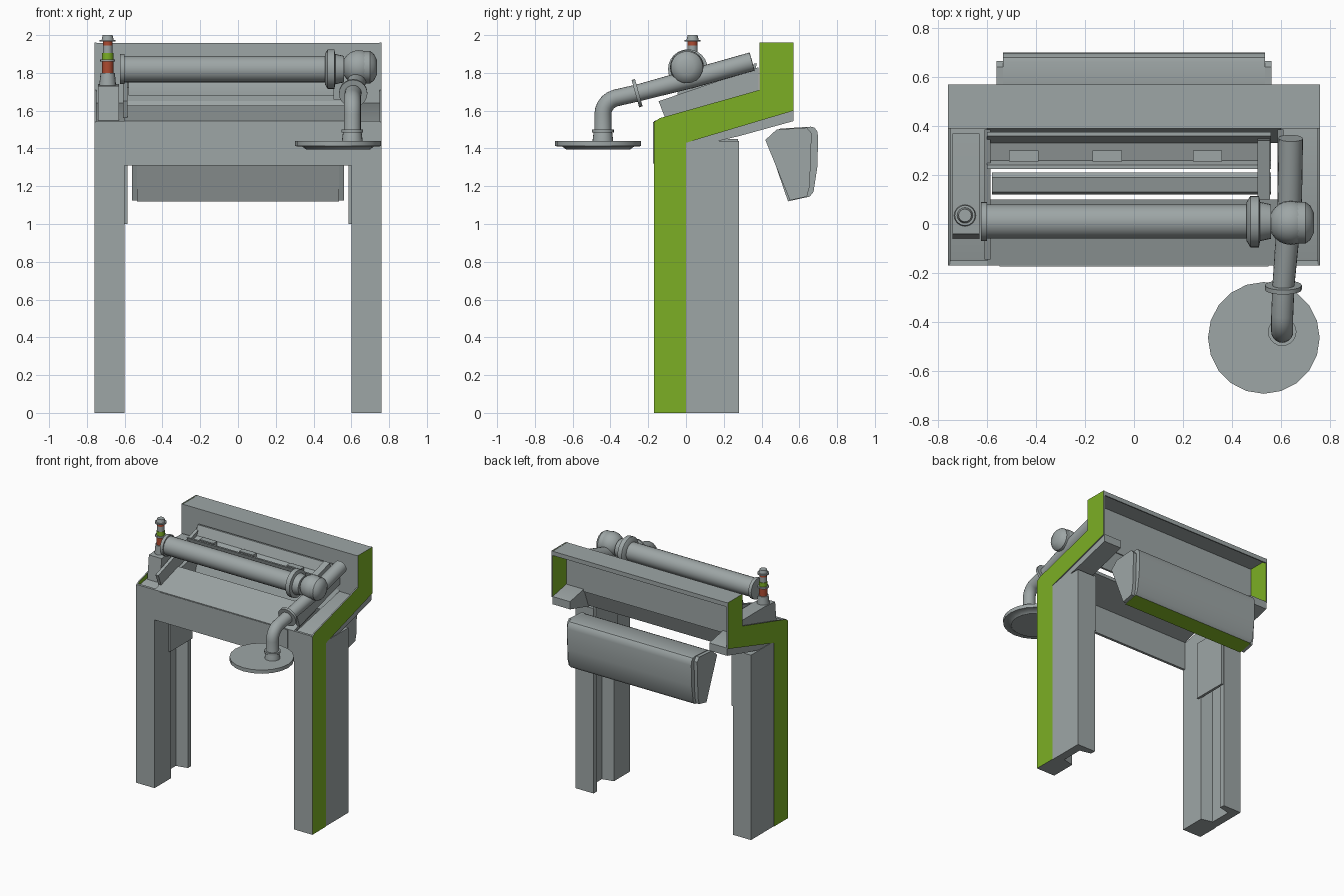
import bpy, bmesh, math
from mathutils import Vector

if "Cube" in bpy.data.objects:
    bpy.data.objects.remove(bpy.data.objects["Cube"])


def material(name, rgb):
    m = bpy.data.materials.new(name)
    m.diffuse_color = (*rgb, 1)
    m.use_nodes = True
    m.node_tree.nodes["Principled BSDF"].inputs["Base Color"].default_value = m.diffuse_color
    return m


STEEL = material("steel grey", (0.34, 0.38, 0.38))
GREEN = material("lime green", (0.20, 0.43, 0.018))
RED = material("signal red", (0.42, 0.07, 0.03))


def finish(name, bm, mat, angle=35, mat2=None, rule=None):
    bmesh.ops.recalc_face_normals(bm, faces=bm.faces[:])
    if rule:
        for f in bm.faces:
            f.material_index = int(rule(f))
    me = bpy.data.meshes.new(name)
    bm.to_mesh(me)
    bm.free()
    me.materials.append(mat)
    if mat2:
        me.materials.append(mat2)
    ob = bpy.data.objects.new(name, me)
    bpy.context.collection.objects.link(ob)
    bpy.ops.object.select_all(action='DESELECT')
    ob.select_set(True)
    bpy.context.view_layer.objects.active = ob
    bpy.ops.object.shade_smooth_by_angle(angle=math.radians(angle))
    return ob


def prism(name, profile, a, b, mat=STEEL, axis='x', **kw):
    """Extrude a (y,z) profile along x, or an (x,y) profile along z."""
    put = (lambda p, t: (t, p[0], p[1])) if axis == 'x' else (lambda p, t: (p[0], p[1], t))
    bm = bmesh.new()
    lo = [bm.verts.new(put(p, a)) for p in profile]
    hi = [bm.verts.new(put(p, b)) for p in profile]
    n = len(profile)
    bm.faces.new(lo)
    bm.faces.new(hi)
    for i in range(n):
        j = (i + 1) % n
        bm.faces.new((lo[i], lo[j], hi[j], hi[i]))
    return finish(name, bm, mat, **kw)


def box(name, x, y, z, mat=STEEL):
    return prism(name, [(y[0], z[0]), (y[1], z[0]), (y[1], z[1]), (y[0], z[1])], x[0], x[1], mat)


def sweep(name, path, radii, mat=STEEL, sides=20):
    """Round section swept along a path, one radius per point."""
    pts = [Vector(p) for p in path]
    bm = bmesh.new()
    rings = []
    for i, p in enumerate(pts):
        d = (pts[min(i + 1, len(pts) - 1)] - pts[max(i - 1, 0)]).normalized()
        ref = Vector((1, 0, 0)) if abs(d.x) < 0.7 else Vector((0, 0, 1))
        u = d.cross(ref).normalized()
        v = d.cross(u)
        rings.append([bm.verts.new(p + radii[i] * (u * math.cos(t) + v * math.sin(t)))
                      for t in (2 * math.pi * k / sides for k in range(sides))])
    for a, b in zip(rings, rings[1:]):
        for k in range(sides):
            j = (k + 1) % sides
            bm.faces.new((a[k], a[j], b[j], b[k]))
    bm.faces.new(rings[0])
    bm.faces.new(rings[-1])
    return finish(name, bm, mat)


def top(y):
    return 1.55 + 0.29 * (y + 0.17)     # slope of the frame's upper edge


# Side frames: green outer plate, recessed channel leg, sloped beam and rail
PLATE = [(-0.17, 0), (0, 0), (0, 1.43), (0.57, 1.60), (0.57, 1.96), (0.39, 1.96),
         (0.39, 1.71), (-0.14, 1.56), (-0.17, 1.54)]
LEG = [(0.6, -0.17), (0.756, -0.17), (0.756, 0.28), (0.6, 0.28), (0.6, 0.24),
       (0.69, 0.22), (0.69, 0.05), (0.6, 0.03)]
BEAM = [(-0.17, 1.40), (0, 1.40), (0.28, 1.465), (0.57, 1.545), (0.57, 1.605),
        (0.39, 1.64), (-0.14, 1.53), (-0.17, 1.52)]
RAIL = [(-0.11, 1.56), (0.385, 1.70), (0.385, 1.83), (-0.145, 1.65)]
for side, s in (("left", -1), ("right", 1)):
    prism(side + "_side_plate", PLATE, s * 0.75, s * 0.76, mat2=GREEN,
          rule=lambda f: abs(f.normal.x) > 0.5)
    prism(side + "_leg", [(s * x, y) for x, y in LEG], 0, 1.44, axis='z')
    prism(side + "_sloped_beam", BEAM, s * 0.6, s * 0.752)
    prism(side + "_rail", RAIL, s * 0.585, s * 0.61)
    box(side + "_leg_cover", sorted((s * 0.585, s * 0.605)), (0.0, 0.275), (1.0, 1.45))

# Front apron with raised panel and sloped deck
box("front_apron", (-0.752, 0.752), (-0.17, -0.15), (1.31, 1.545))
box("front_panel", (-0.55, 0.55), (-0.174, -0.165), (1.32, 1.54))
prism("front_deck", [(-0.17, 1.525), (0.1, top(0.1) - 0.025), (0.1, top(0.1)), (-0.17, 1.545)], -0.6, 0.6)

# Rear channel, open to the back
box("rear_top", (-0.752, 0.752), (0.39, 0.57), (1.945, 1.958))
box("rear_lip", (-0.752, 0.752), (0.56, 0.57), (1.925, 1.95))
box("rear_wall", (-0.752, 0.752), (0.39, 0.402), (1.62, 1.955))
prism("rear_drop_panel", [(0.33, 1.49), (0.345, 1.49), (0.402, 1.64), (0.39, 1.65)], -0.6, 0.6)

# Trough with blocks, and the cross bar
prism("trough", [(0.225, 1.80), (0.24, 1.80), (0.26, 1.76), (0.33, 1.78), (0.36, 1.85),
                 (0.375, 1.85), (0.35, 1.75), (0.25, 1.72)], -0.6, 0.56)
for i, x in enumerate((-0.45, -0.11, 0.30)):
    box("trough_block_%d" % (i + 1), (x - 0.06, x + 0.06), (0.255, 0.30), (1.75, 1.80))
prism("cross_bar", [(0.12, 1.68), (0.21, 1.70), (0.21, 1.76), (0.19, 1.78), (0.13, 1.765), (0.12, 1.74)], -0.58, 0.56)
prism("bar_bracket", [(0.11, 1.66), (0.36, 1.73), (0.34, 1.87), (0.10, 1.80)], 0.505, 0.555)

# Main tube with flanges and ball joint
sweep("main_tube", [(-0.625, 0.01, 1.82), (-0.60, 0.01, 1.82), (-0.60, 0.01, 1.82), (0.46, 0.01, 1.82)],
      [0.08, 0.08, 0.07, 0.07], sides=24)
sweep("tube_flange", [(x, 0.01, 1.82) for x in (0.46, 0.475, 0.51, 0.515, 0.56)],
      [0.08, 0.105, 0.105, 0.08, 0.07], sides=24)
bm = bmesh.new()
bmesh.ops.create_uvsphere(bm, u_segments=24, v_segments=12, radius=0.09)
bmesh.ops.translate(bm, verts=bm.verts[:], vec=(0.64, 0.005, 1.83))
finish("ball_joint", bm, STEEL)
sweep("joint_cap", [(x, 0.005, 1.83) for x in (0.64, 0.70, 0.72, 0.735)], [0.085, 0.085, 0.07, 0.04])

# Sloped pipe and bent outlet
sweep("sloped_pipe", [(0.64, 0.35, 1.86), (0.635, 0.05, 1.775), (0.61, -0.25, 1.695)], [0.05, 0.05, 0.045])
bend = [(0.605, -0.35 - 0.09 * math.sin(t), 1.58 + 0.09 * math.cos(t))
        for t in (math.radians(15 * k) for k in range(1, 7))]
path = [(0.61, -0.25, 1.695)] + bend + [(0.605, -0.44, 1.50), (0.605, -0.44, 1.48), (0.605, -0.44, 1.43)]
sweep("outlet_pipe", path, [0.045] * 8 + [0.05, 0.056])
sweep("outlet_flange", [(0.61, -0.25, 1.695), (0.61, -0.268, 1.69)], [0.075, 0.075])
sweep("outlet_collar", [(0.605, -0.44, 1.485), (0.605, -0.44, 1.50)], [0.058, 0.058])

# Round plate under the outlet
sweep("round_plate", [(0.53, -0.465, z) for z in (1.395, 1.41, 1.412, 1.44)],
      [0.17, 0.19, 0.228, 0.228])

# Signal post on its tapered base
prism("signal_base", [(-0.06, 1.54), (0.37, 1.66), (0.37, 1.74), (0.09, 1.74), (-0.04, 1.73)], -0.74, -0.63)
POST = [("post_foot", 1.73, 1.80, 0.045, 0.038, STEEL), ("red_band", 1.80, 1.86, 0.03, 0.03, RED),
        ("post_ring", 1.86, 1.872, 0.04, 0.04, STEEL), ("green_band", 1.872, 1.905, 0.03, 0.03, GREEN),
        ("post_neck", 1.905, 1.945, 0.026, 0.026, STEEL), ("red_lamp", 1.945, 1.975, 0.026, 0.026, RED),
        ("lamp_ring", 1.965, 1.975, 0.042, 0.042, STEEL), ("post_cap", 1.975, 2.0, 0.032, 0.026, STEEL)]
for name, z0, z1, r0, r1, m in POST:
    sweep(name, [(-0.69, 0.035, z0), (-0.69, 0.035, z1)], [r0, r1], m, 16)

# Rear hopper with green underside and end caps
HOPPER = [(0.54, 1.12), (0.655, 1.145), (0.675, 1.17), (0.695, 1.30), (0.70, 1.46), (0.695, 1.49),
          (0.68, 1.51), (0.66, 1.515), (0.50, 1.505), (0.47, 1.49), (0.43, 1.44)]
prism("rear_hopper", HOPPER, -0.535, 0.535, mat2=GREEN, rule=lambda f: f.normal.z < -0.8)
CAP = [(0.55, 1.125), (0.64, 1.145), (0.655, 1.20), (0.665, 1.48), (0.64, 1.51), (0.48, 1.50), (0.42, 1.445)]
for side, s in (("left", -1), ("right", 1)):
    prism(side + "_hopper_cap", CAP, s * 0.535, s * 0.562)
